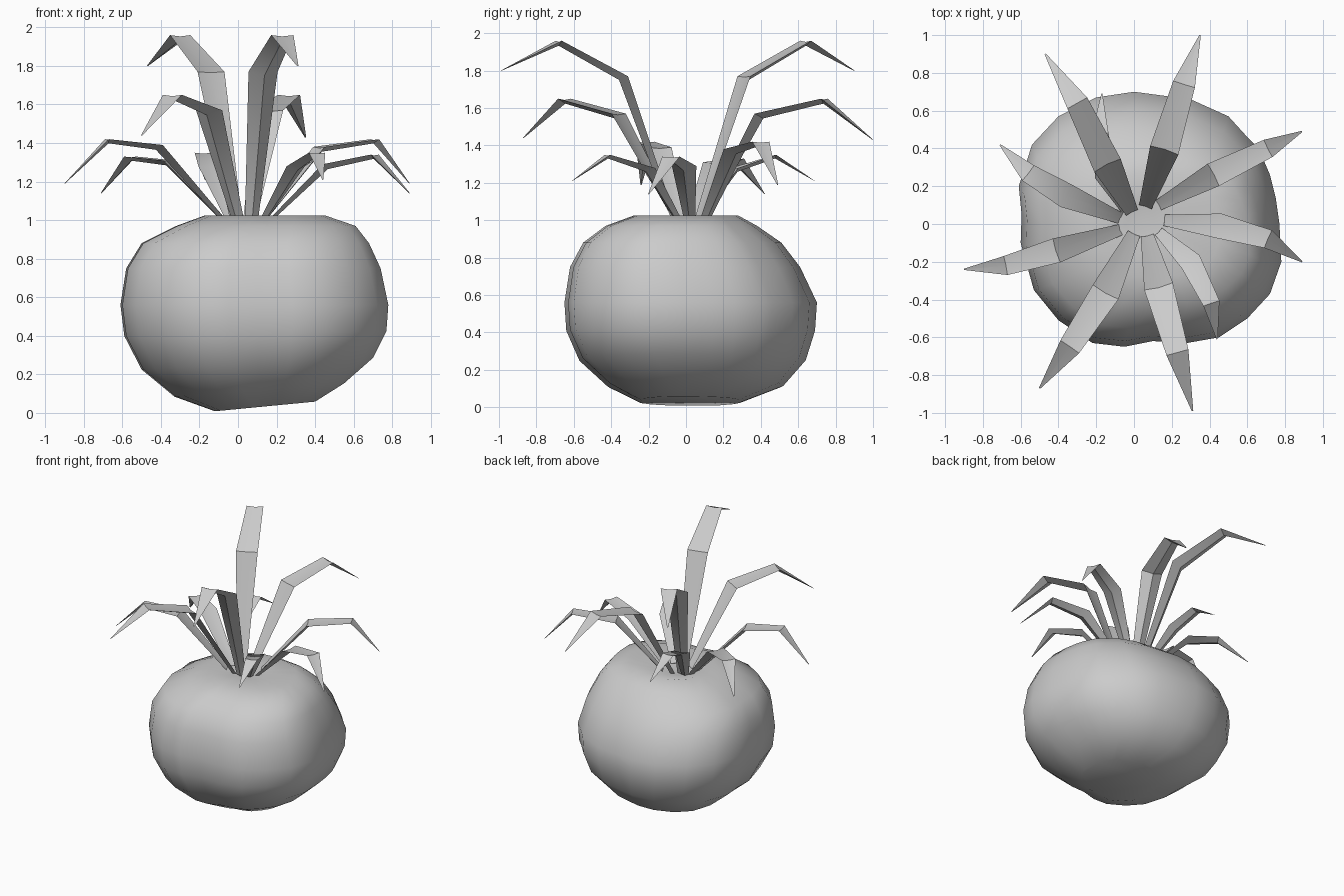
import bpy
from mathutils import Vector

if "Cube" in bpy.data.objects:
    bpy.data.objects.remove(bpy.data.objects["Cube"])


def make_object(name, verts, faces, angle):
    me = bpy.data.meshes.new(name)
    me.from_pydata(verts, [], faces)
    ob = bpy.data.objects.new(name, me)
    bpy.context.collection.objects.link(ob)
    bpy.ops.object.select_all(action='DESELECT')
    ob.select_set(True)
    bpy.context.view_layer.objects.active = ob
    bpy.ops.object.shade_smooth_by_angle(angle=angle)
    return ob


def loft(name, rings, angle):
    n = len(rings[0])
    verts = [v for r in rings for v in r]
    faces = [(k * n + i, k * n + (i + 1) % n, (k + 1) * n + (i + 1) % n, (k + 1) * n + i)
             for k in range(len(rings) - 1) for i in range(n)]
    faces.append(tuple(reversed(range(n))))
    faces.append(tuple(range(len(verts) - n, len(verts))))
    return make_object(name, verts, faces, angle)


# Bulb body: lumpy outline fitted to the extents of each level
outline = [(.77, 0), (.75, .14), (.72, .26), (.66, .4), (.6, .46), (.5, .57), (.3, .66),
           (.15, .68), (0, .70), (-.2, .67), (-.4, .57), (-.54, .42), (-.61, .2),
           (-.595, .05), (-.6, -.1), (-.53, -.35), (-.4, -.51), (-.22, -.63),
           (-.05, -.65), (.1, -.62), (.28, -.63), (.45, -.6), (.6, -.5), (.72, -.37), (.78, -.2)]
levels = [  # z, xmin, xmax, ymin, ymax
    (.02, -.12, .4, -.25, .3), (.11, -.33, .55, -.42, .52), (.25, -.5, .7, -.57, .64),
    (.41, -.59, .77, -.64, .69), (.56, -.61, .78, -.65, .7), (.75, -.58, .74, -.62, .61),
    (.88, -.5, .68, -.55, .51), (.97, -.32, .61, -.43, .38), (1.025, -.17, .45, -.28, .28),
    (.99, -.04, .16, -.08, .1)]
rings = []
for z, x0, x1, y0, y1 in levels:
    ring = []
    for px, py in outline:
        x = x0 + (px + .61) / 1.39 * (x1 - x0)
        y = y0 + (py + .65) / 1.35 * (y1 - y0)
        ring.append((x, y, max(0, z + .1 * x * max(0, 1 - z / .5))))
    rings.append(ring)
loft("bulb_body", rings, 1.0)


# Leaves: arched blades, flat above with a shallow keel below
def leaf(name, path, scale):
    pts = [Vector(p) for p in path]
    sections = []
    for i, (p, w) in enumerate(zip(pts, (.035, .078, .06, .004))):
        t = (pts[min(i + 1, 3)] - pts[max(i - 1, 0)]).normalized()
        side = t.cross(Vector((0, 0, 1))).normalized()
        up = side.cross(t)
        w *= scale
        d = .45 * w
        sections.append([p - side * w, p - up * d, p + side * w, p - up * d * .25])
    loft(name, sections, .7)


leaves = [  # base, bend, peak, tip
    ([(.06, .09, 1), (.16, .39, 1.57), (.265, .74, 1.65), (.35, 1, 1.43)], 1),
    ([(-.01, .06, 1), (-.14, .31, 1.77), (-.3, .64, 1.96), (-.47, .9, 1.8)], 1),
    ([(.13, .1, 1), (.42, .26, 1.38), (.71, .4, 1.42), (.89, .49, 1.19)], .85),
    ([(.16, .02, 1), (.45, -.01, 1.29), (.71, -.08, 1.34), (.89, -.2, 1.14)], .85),
    ([(.13, -.04, 1), (.3, -.2, 1.28), (.41, -.42, 1.35), (.44, -.61, 1.21)], .75),
    ([(.07, -.06, 1), (.13, -.33, 1.77), (.23, -.68, 1.96), (.31, -.99, 1.8)], 1),
    ([(0, -.05, 1), (-.15, -.36, 1.57), (-.34, -.65, 1.65), (-.5, -.87, 1.44)], 1),
    ([(-.07, -.03, 1), (-.41, -.14, 1.39), (-.68, -.22, 1.42), (-.9, -.24, 1.19)], .85),
    ([(-.07, .03, 1), (-.36, .15, 1.31), (-.56, .27, 1.33), (-.71, .42, 1.14)], .85),
    ([(-.04, .07, 1), (-.15, .26, 1.28), (-.18, .48, 1.35), (-.17, .69, 1.21)], .75)]
for i, (path, s) in enumerate(leaves):
    leaf(f"leaf_{i + 1}", path, s)
